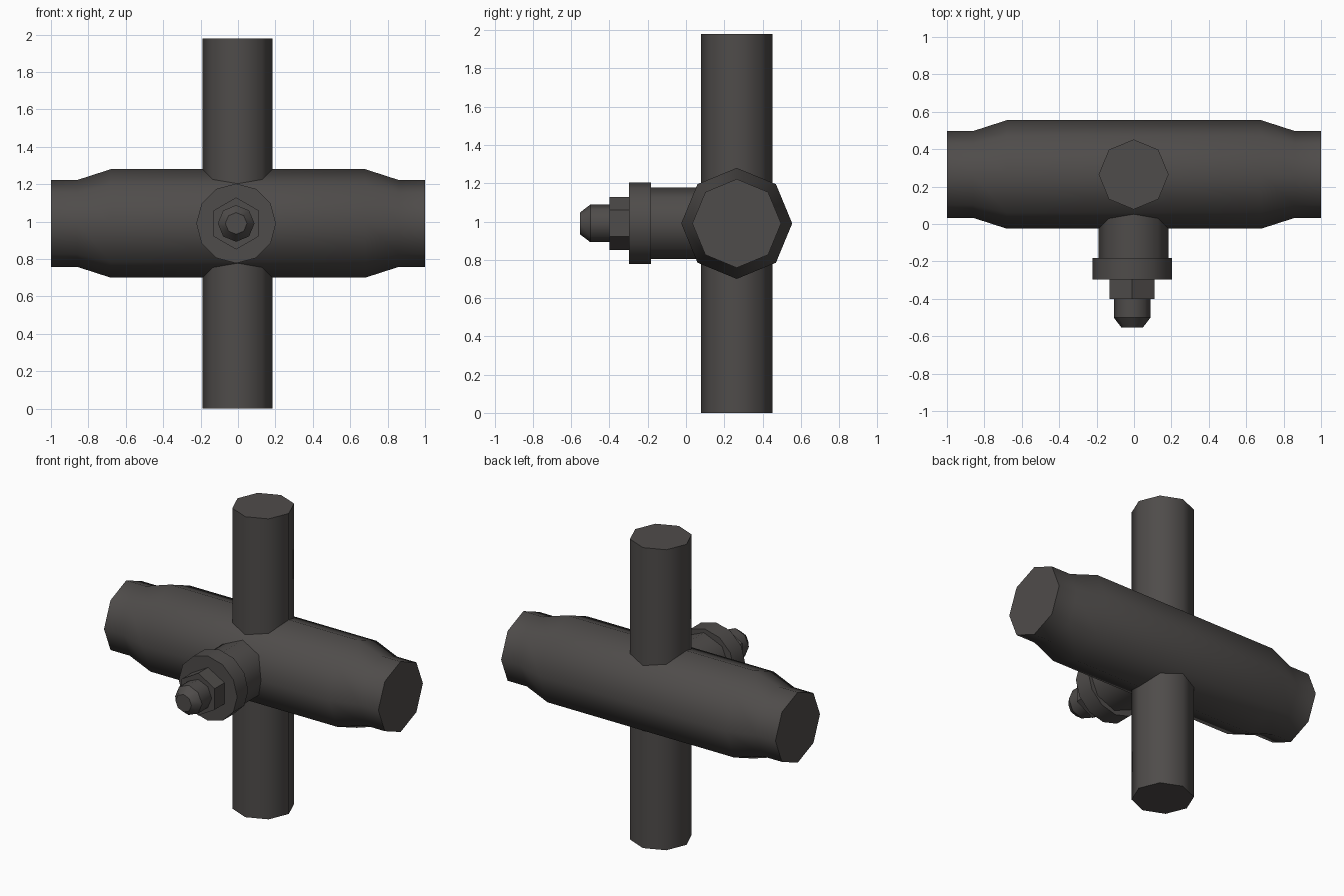
import bpy, bmesh, math
from mathutils import Vector

if "Cube" in bpy.data.objects:
    bpy.data.objects.remove(bpy.data.objects["Cube"])

steel = bpy.data.materials.new("dark_iron")
steel.diffuse_color = (0.078, 0.072, 0.069, 1)
steel.use_nodes = True
steel.node_tree.nodes["Principled BSDF"].inputs["Base Color"].default_value = steel.diffuse_color

AXES = {  # axis direction, and the direction of the first corner
    "x": (Vector((1, 0, 0)), Vector((0, 0, 1))),
    "y": (Vector((0, 1, 0)), Vector((0, 0, 1))),
    "z": (Vector((0, 0, 1)), Vector((0, 1, 0))),
}


def turned(name, axis, centre, sides, profile):
    """Capped solid of revolution; profile is (position along axis, radius)."""
    along, up = AXES[axis]
    side = along.cross(up)
    centre = Vector(centre)
    bm = bmesh.new()
    rings = []
    for pos, r in profile:
        ring = []
        for k in range(sides):
            a = 2 * math.pi * k / sides
            ring.append(bm.verts.new(centre + along * pos + (up * math.cos(a) + side * math.sin(a)) * r))
        rings.append(ring)
    for a, b in zip(rings, rings[1:]):
        for k in range(sides):
            n = (k + 1) % sides
            bm.faces.new((a[k], a[n], b[n], b[k]))
    bm.faces.new(rings[0])
    bm.faces.new(rings[-1])
    bmesh.ops.recalc_face_normals(bm, faces=bm.faces)
    mesh = bpy.data.meshes.new(name)
    bm.to_mesh(mesh)
    bm.free()
    mesh.materials.append(steel)
    ob = bpy.data.objects.new(name, mesh)
    bpy.context.collection.objects.link(ob)
    bpy.ops.object.select_all(action='DESELECT')
    ob.select_set(True)
    bpy.context.view_layer.objects.active = ob
    bpy.ops.object.shade_smooth_by_angle(angle=math.radians(50))
    return ob


Y, Z = 0.265, 0.99   # where the pipes cross

# Wide horizontal body, necked down at both ends
half = [(0.68, 0.29), (0.86, 0.232), (1.0, 0.232)]
turned("main_body", "x", (0, Y, Z), 8, [(-p, r) for p, r in reversed(half)] + half)

# Upright pipe through the body
turned("upright_pipe", "z", (-0.002, Y, 0), 8, [(0, 0.187), (1.98, 0.187)])

# Front branch with flange, hex nut and tapered tip
turned("branch_pipe", "y", (-0.002, 0, Z), 8, [(-0.2, 0.187), (Y, 0.187)])
turned("flange", "y", (-0.01, 0, Z), 12, [(-0.298, 0.213), (-0.183, 0.213)])
turned("hex_nut", "y", (-0.01, 0, Z), 6, [(-0.4, 0.139), (-0.29, 0.139)])
turned("stem", "y", (-0.01, 0, Z), 8, [(-0.5, 0.098), (-0.39, 0.098)])
turned("stem_tip", "y", (-0.01, 0, Z), 8, [(-0.553, 0.058), (-0.5, 0.098)])
